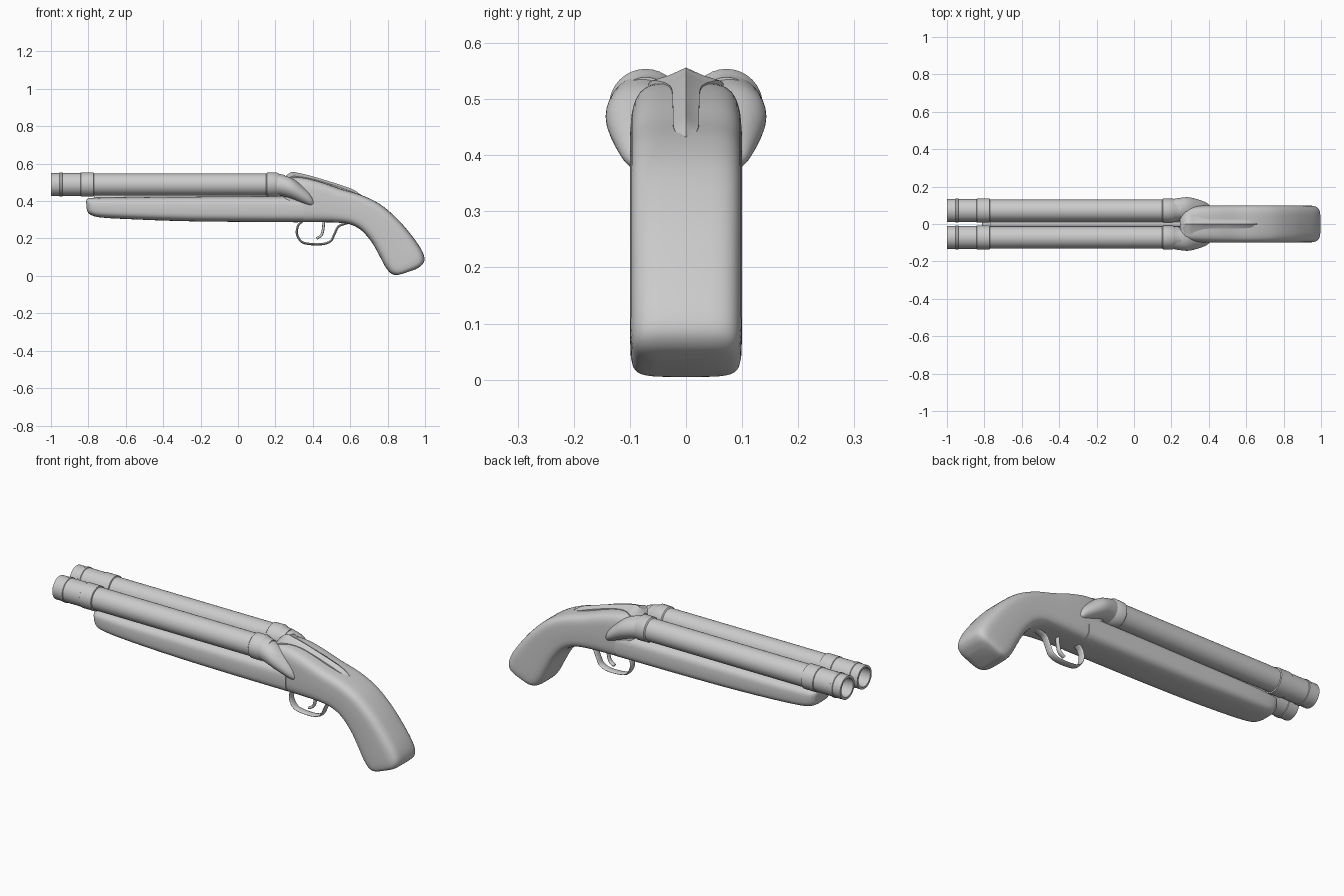
import bpy, bmesh
from math import sin, cos, pi, copysign
from mathutils import Vector

if "Cube" in bpy.data.objects:
    bpy.data.objects.remove(bpy.data.objects["Cube"])


def smooth_keys(keys, steps):
    # Catmull-Rom interpolation between rows of numbers
    out = []
    for i in range(len(keys) - 1):
        p = [keys[max(0, min(len(keys) - 1, i + k))] for k in (-1, 0, 1, 2)]
        for s in range(steps):
            t = s / steps
            out.append([0.5 * (2 * b + (c - a) * t + (2 * a - 5 * b + 4 * c - d) * t * t
                               + (3 * b - a - 3 * c + d) * t ** 3)
                        for a, b, c, d in zip(*p)])
    return out + [list(keys[-1])]


def loft(name, rings, caps=True, closed=False, angle=40):
    bm = bmesh.new()
    vs = [[bm.verts.new(p) for p in r] for r in rings]
    n = len(rings[0])
    pairs = list(zip(vs, vs[1:]))
    if closed:
        pairs.append((vs[-1], vs[0]))
    for a, b in pairs:
        for i in range(n):
            j = (i + 1) % n
            bm.faces.new((a[i], a[j], b[j], b[i]))
    if caps:
        bm.faces.new(vs[0])
        bm.faces.new(vs[-1])
    bmesh.ops.recalc_face_normals(bm, faces=bm.faces)
    me = bpy.data.meshes.new(name)
    bm.to_mesh(me)
    bm.free()
    ob = bpy.data.objects.new(name, me)
    bpy.context.collection.objects.link(ob)
    bpy.ops.object.select_all(action='DESELECT')
    ob.select_set(True)
    bpy.context.view_layer.objects.active = ob
    bpy.ops.object.shade_smooth_by_angle(angle=angle * pi / 180)
    return ob


def superring(top, bot, hw, power, n=40):
    # rounded-box section spanning bottom to top in the xz plane
    c, h = (top + bot) / 2, (top - bot) / 2
    f = lambda v: copysign(abs(v) ** (2 / power), v)
    return [c + h * f(sin(2 * pi * i / n)) + Vector((0, hw * f(cos(2 * pi * i / n)), 0))
            for i in range(n)]


def body(name, keys, power, steps=5):
    rows = smooth_keys(keys, steps)
    return loft(name, [superring(Vector((a, 0, b)), Vector((c, 0, d)), w, power)
                       for a, b, c, d, w in rows], angle=60)


def circle(x, y, z, ry, rz, n=32):
    return [Vector((x, y + ry * cos(2 * pi * i / n), z + rz * sin(2 * pi * i / n)))
            for i in range(n)]


# stock and pistol grip: top x, z, bottom x, z, half width
body("stock", [
    (.245, .505, .25, .30, .07), (.265, .528, .275, .288, .09),
    (.35, .525, .35, .287, .098), (.45, .5, .45, .287, .1),
    (.55, .465, .53, .285, .1), (.66, .432, .60, .275, .1),
    (.76, .383, .66, .243, .1), (.85, .307, .715, .18, .1),
    (.92, .227, .755, .11, .1), (.975, .15, .79, .045, .1),
    (.997, .095, .82, .012, .098), (.985, .06, .85, .005, .088),
    (.95, .035, .88, .012, .06)], 4.5)

# fore-end under the barrels
body("fore_end", [
    (-.812, .395, -.808, .35, .04), (-.805, .412, -.79, .328, .07),
    (-.77, .418, -.73, .312, .085), (-.6, .421, -.55, .302, .095),
    (-.3, .423, -.3, .293, .098), (0, .425, 0, .289, .1),
    (.35, .425, .35, .287, .1)], 3.5)

# barrels, muzzle bands and breech rings as one turned profile (x, radius)
profile = [(-1, .049), (-1, .061), (-.955, .061), (-.953, .064), (-.94, .064),
           (-.938, .061), (-.842, .061), (-.84, .064), (-.772, .064),
           (-.77, .058), (.15, .058), (.155, .064), (.205, .065), (.215, .058),
           (.25, .05), (.25, .03), (-.6, .03), (-.6, .049)]
# tapered fairings behind the barrels: x, y, z, ry, rz
fairing = [(.2, .072, .488, .06, .058), (.24, .077, .482, .062, .056),
           (.29, .08, .466, .063, .055), (.34, .075, .437, .057, .048),
           (.385, .071, .407, .044, .036), (.405, .068, .39, .03, .018)]
for side, s in (("left", -1), ("right", 1)):
    loft("barrel_" + side, [circle(x, s * .072, .489, r, r) for x, r in profile],
         caps=False, closed=True)
    loft("breech_fairing_" + side,
         [circle(x, s * y, z, a, b) for x, y, z, a, b in smooth_keys(fairing, 4)])

# rib joining the barrels to the fore-end
loft("barrel_rib", [[Vector((x, y, z)) for y, z in
                     ((-.035, .40), (.035, .40), (.012, .48), (-.012, .48))]
                    for x in (-.77, .26)])

# peaked top tang: x, ridge z, shoulder z, half width
tang = [(.245, .525, .50, .07), (.285, .555, .531, .065), (.33, .549, .53, .04),
        (.39, .535, .52, .026), (.47, .511, .498, .024), (.55, .486, .472, .023),
        (.61, .465, .45, .022), (.645, .443, .435, .014), (.67, .425, .42, .003)]
loft("top_tang", [[Vector((x, y, z)) for y, z in
                   ((0, zt), (w * .5, (zt + zs) / 2 - .002), (w, zs), (w, zs - .05),
                    (-w, zs - .05), (-w, zs), (-w * .5, (zt + zs) / 2 - .002))]
                  for x, zt, zs, w in smooth_keys(tang, 4)], angle=35)


def strip(name, pts, half_t, half_w):
    # flat metal strip swept along an xz path
    path = [Vector((x, 0, z)) for x, z in smooth_keys(pts, 5)]
    rings = []
    for i, p in enumerate(path):
        d = (path[min(i + 1, len(path) - 1)] - path[max(i - 1, 0)]).normalized()
        nrm = Vector((-d.z, 0, d.x)) * half_t
        rings.append([p + nrm * cos(2 * pi * k / 12) + Vector((0, half_w * sin(2 * pi * k / 12), 0))
                      for k in range(12)])
    return loft(name, rings, angle=60)


# trigger guard and trigger
strip("trigger_guard", [(.345, .292), (.322, .27), (.315, .225), (.338, .184),
                        (.38, .171), (.45, .17), (.495, .186), (.515, .222),
                        (.535, .262), (.565, .277), (.6, .285)], .006, .02)
strip("trigger", [(.458, .295), (.456, .255), (.446, .218), (.42, .2)], .007, .012)
